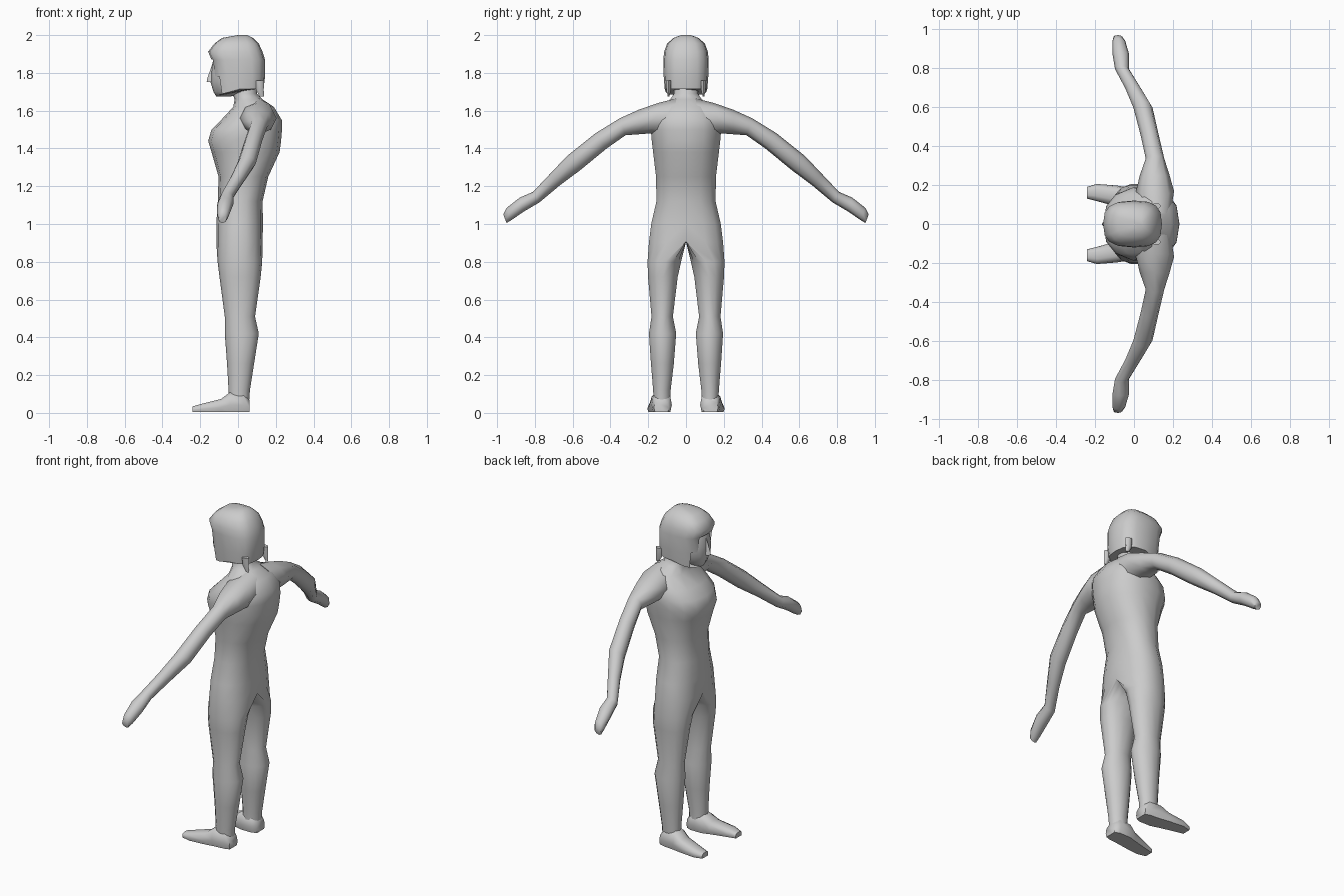
import bpy, bmesh, math
from mathutils import Vector

cube = bpy.data.objects.get("Cube")
if cube:
    bpy.data.objects.remove(cube, do_unlink=True)

grey = bpy.data.materials.new("plain grey")
grey.use_nodes = True
grey.diffuse_color = (0.6, 0.6, 0.6, 1)
grey.node_tree.nodes["Principled BSDF"].inputs["Base Color"].default_value = (0.6, 0.6, 0.6, 1)


def power(v, n):
    """Superellipse term: n = 2 is round, larger is squarer."""
    return math.copysign(abs(v) ** (2 / n), v) if abs(v) > 1e-6 else 0.0


def circle(sides, n=2):
    return [(power(math.cos(a), n), power(math.sin(a), n))
            for a in (2 * math.pi * i / sides for i in range(sides))]


def loft(name, rings, drop=None, mirror=False, angle=60):
    """Skin a list of point rings, cap both ends, drop faces by a rule."""
    bm = bmesh.new()
    loops = [[bm.verts.new(p) for p in ring] for ring in rings]
    count = len(loops[0])
    for a, b in zip(loops, loops[1:]):
        for i in range(count):
            j = (i + 1) % count
            bm.faces.new((a[i], a[j], b[j], b[i]))
    bm.faces.new(loops[0])
    bm.faces.new(loops[-1])
    bmesh.ops.recalc_face_normals(bm, faces=bm.faces)
    if drop:
        bmesh.ops.delete(bm, geom=[f for f in bm.faces if drop(f)], context='FACES')
    mesh = bpy.data.meshes.new(name)
    bm.to_mesh(mesh)
    bm.free()
    mesh.materials.append(grey)
    obj = bpy.data.objects.new(name, mesh)
    bpy.context.collection.objects.link(obj)
    bpy.ops.object.select_all(action='DESELECT')
    obj.select_set(True)
    bpy.context.view_layer.objects.active = obj
    bpy.ops.object.shade_smooth_by_angle(angle=math.radians(angle))
    if mirror:
        mod = obj.modifiers.new("mirror", 'MIRROR')
        mod.use_axis = (False, True, False)
    return obj


def body_ring(z, x0, x1, y_in, y_mid, y_out, n):
    pts = []
    for c, s in circle(14, n):
        reach = (y_out - y_mid) if s >= 0 else (y_mid - y_in)
        pts.append(((x0 + x1) / 2 - c * (x1 - x0) / 2, y_mid + s * reach, z))
    return pts


# Half of the body from ankle to neck: z, front, back, inner, middle, outer, squareness
body = [
    (0.05, -0.05, 0.058, 0.08, 0.13, 0.172, 2),
    (0.12, -0.05, 0.063, 0.08, 0.13, 0.175, 2),
    (0.26, -0.058, 0.085, 0.063, 0.125, 0.187, 2),
    (0.42, -0.07, 0.11, 0.05, 0.125, 0.198, 2),
    (0.51, -0.07, 0.09, 0.068, 0.125, 0.184, 2),
    (0.72, -0.098, 0.12, 0.042, 0.12, 0.203, 2.1),
    (0.80, -0.108, 0.128, 0.024, 0.105, 0.206, 2.1),
    (0.905, -0.115, 0.13, 0, 0, 0.2, 2.5),
    (1.00, -0.115, 0.132, 0, 0, 0.188, 2.4),
    (1.12, -0.107, 0.13, 0, 0, 0.16, 2.3),
    (1.25, -0.103, 0.16, 0, 0, 0.162, 2.3),
    (1.38, -0.14, 0.22, 0, 0, 0.178, 2.3),
    (1.44, -0.158, 0.228, 0, 0, 0.185, 2.4),
    (1.50, -0.14, 0.233, 0, 0, 0.19, 2.4),
    (1.55, -0.09, 0.232, 0, 0, 0.185, 2.3),
    (1.62, -0.025, 0.19, 0, 0, 0.15, 2.1),
    (1.66, -0.018, 0.13, 0, 0, 0.085, 2),
    (1.69, -0.03, 0.1, 0, 0, 0.065, 2),
    (1.78, -0.03, 0.1, 0, 0, 0.065, 2),
]
loft("body", [body_ring(*r) for r in body],
     drop=lambda f: all(abs(v.co.y) < 1e-5 for v in f.verts), mirror=True)


# Arms: upper edge (y, z), lower edge (y, z), front x, back x
def arm_ring(y1, z1, y2, z2, x0, x1):
    mid = Vector(((x0 + x1) / 2, (y1 + y2) / 2, (z1 + z2) / 2))
    up = Vector((0, (y1 - y2) / 2, (z1 - z2) / 2))
    side = Vector(((x1 - x0) / 2, 0, 0))
    return [mid + up * c + side * s for c, s in circle(8)]


arm = [
    (0.05, 1.665, 0.09, 1.46, 0.03, 0.19),
    (0.15, 1.64, 0.185, 1.48, 0.01, 0.205),
    (0.25, 1.605, 0.25, 1.475, 0.03, 0.182),
    (0.35, 1.56, 0.32, 1.47, 0.06, 0.155),
    (0.48, 1.48, 0.42, 1.40, 0.035, 0.128),
    (0.63, 1.36, 0.56, 1.285, -0.003, 0.095),
    (0.72, 1.265, 0.67, 1.203, -0.045, 0.035),
    (0.81, 1.17, 0.775, 1.115, -0.097, -0.025),
    (0.88, 1.14, 0.86, 1.065, -0.11, -0.025),
    (0.95, 1.085, 0.925, 1.02, -0.11, -0.045),
    (0.967, 1.05, 0.95, 1.005, -0.105, -0.06),
]
loft("arms", [arm_ring(*r) for r in arm], mirror=True)


# Feet: x, inner y, outer y, top z
def foot_ring(x, y0, y1, top):
    return [(x, (y0 + y1) / 2 + c * (y1 - y0) / 2,
             0.005 + max(0, 0.35 + 0.65 * s if s > -0.5 else 0) * (top - 0.005))
            for c, s in circle(10, 2.6)]


foot = [
    (0.06, 0.09, 0.17, 0.07),
    (0.03, 0.075, 0.182, 0.11),
    (-0.045, 0.075, 0.19, 0.11),
    (-0.09, 0.09, 0.197, 0.075),
    (-0.19, 0.117, 0.205, 0.05),
    (-0.24, 0.13, 0.19, 0.035),
]
loft("feet", [foot_ring(*r) for r in foot], mirror=True)


# Head and face: z, front, back, half width
def head_ring(z, x0, x1, w, n=2.0, sides=12, dip=0.0):
    return [((x0 + x1) / 2 - c * (x1 - x0) / 2, s * w, z - dip * max(0, c))
            for c, s in circle(sides, n)]


face = [
    (1.675, -0.115, -0.04, 0.035),
    (1.70, -0.13, 0.06, 0.07),
    (1.75, -0.145, 0.1, 0.095),
    (1.80, -0.143, 0.11, 0.105),
    (1.88, -0.13, 0.11, 0.105),
    (1.94, -0.09, 0.08, 0.07),
]
loft("face", [head_ring(*r, n=2.2) for r in face])
nose = [(1.752, -0.166, -0.12, 0.017), (1.77, -0.163, -0.12, 0.014), (1.85, -0.135, -0.11, 0.006)]
loft("nose", [head_ring(*r, sides=6) for r in nose])

# Bobbed hair, open in front of the face
hair = [
    (1.715, -0.112, 0.135, 0.113),
    (1.78, -0.128, 0.143, 0.118),
    (1.87, -0.14, 0.143, 0.12),
    (1.912, -0.158, 0.13, 0.116),
    (1.955, -0.125, 0.11, 0.1),
    (1.985, -0.085, 0.08, 0.067),
    (2.0, 0.0, 0.05, 0.025),
]
loft("hair", [head_ring(*r, n=2.8, sides=16, dip=0.035 if i == 0 else 0)
              for i, r in enumerate(hair)],
     drop=lambda f: (len(f.verts) == 4 and f.calc_center_median().z < 1.88
                     and f.calc_center_median().x < -0.08
                     and abs(f.calc_center_median().y) < 0.075))

# Pointed locks at the back corners of the hair
lock = [(1.76, 0.09, 0.138, 0.016), (1.71, 0.095, 0.136, 0.014), (1.675, 0.115, 0.138, 0.005)]
loft("hair_locks", [[(x, y + 0.092, z) for x, y, z in head_ring(*r, sides=6)] for r in lock],
     mirror=True)
